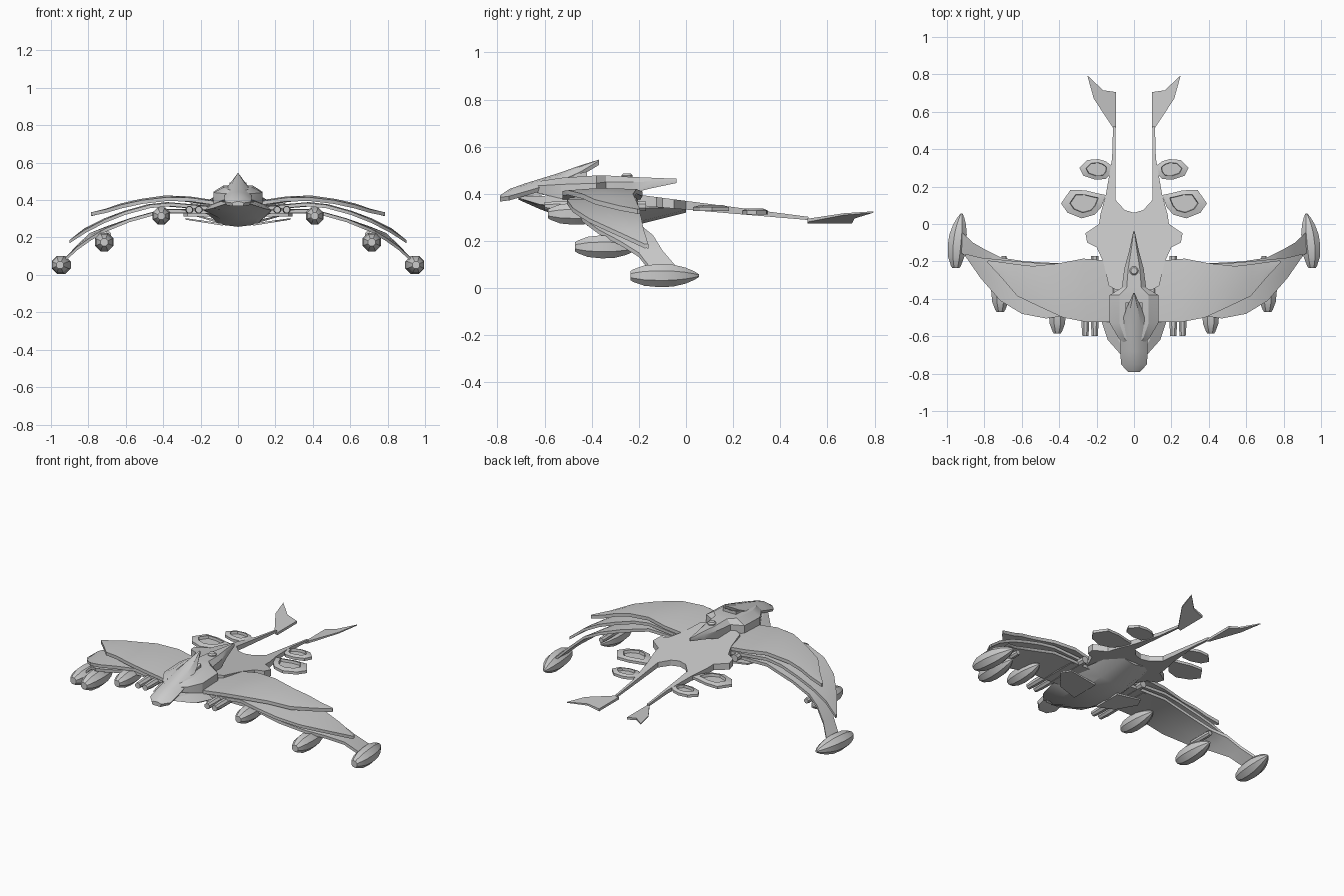
import bpy, bmesh, math

cube = bpy.data.objects.get("Cube")
if cube:
    bpy.data.objects.remove(cube, do_unlink=True)

grey = bpy.data.materials.new("hull grey")
grey.use_nodes = True
grey.diffuse_color = (0.6, 0.6, 0.6, 1)
grey.node_tree.nodes["Principled BSDF"].inputs["Base Color"].default_value = (0.6, 0.6, 0.6, 1)


def loft(name, rings, mirror=False):
    """Skin equal-length closed rings, cap both ends, optionally mirror in x."""
    bm = bmesh.new()
    rows = [[bm.verts.new(p) for p in ring] for ring in rings]
    n = len(rows[0])
    for a, b in zip(rows, rows[1:]):
        for i in range(n):
            j = (i + 1) % n
            bm.faces.new((a[i], a[j], b[j], b[i]))
    bm.faces.new(rows[0])
    bm.faces.new(rows[-1])
    bmesh.ops.recalc_face_normals(bm, faces=bm.faces)
    mesh = bpy.data.meshes.new(name)
    bm.to_mesh(mesh)
    bm.free()
    obj = bpy.data.objects.new(name, mesh)
    bpy.context.collection.objects.link(obj)
    mesh.materials.append(grey)
    if mirror:
        mod = obj.modifiers.new("Mirror", 'MIRROR')
        mod.use_mirror_merge = False
    bpy.ops.object.select_all(action='DESELECT')
    obj.select_set(True)
    bpy.context.view_layer.objects.active = obj
    bpy.ops.object.shade_smooth_by_angle(angle=math.radians(28))
    return obj


def both(half):
    """Complete a half outline with its reflection in x."""
    return half + [(-x, y) for x, y in reversed(half) if x > 0.001]


def plate(name, outline, top, bottom, mirror=False):
    return loft(name, [[(x, y, f(x, y)) for x, y in outline] for f in (bottom, top)], mirror)


def wing(name, stations, thick, camber):
    """Stations: leading x, y, z then trailing x, y, z."""
    rings = []
    for xl, yl, zl, xt, yt, zt in stations:
        t = thick
        mid = ((xl + xt) / 2, yl * 0.55 + yt * 0.45)
        zm = (zl + zt) / 2 + camber * (yt - yl)
        rings.append([(xl, yl, zl - t), (xl, yl, zl), (*mid, zm),
                      (xt, yt, zt), (xt, yt, zt - t), (*mid, zm - t)])
    loft(name, rings, True)


def tube(name, profile, x, z, y0, y1, r, drift=0.0):
    """Eight-sided body along y; profile holds position, radius factor."""
    rings = []
    for t, k in profile:
        ring = []
        for i in range(8):
            a = (i + 0.5) * math.tau / 8
            ring.append((x + drift * t * t + r * k * math.cos(a),
                         y0 + (y1 - y0) * t, z + r * k * math.sin(a)))
        rings.append(ring)
    loft(name, rings, True)


# Layered wings
wing("upper_wing", [
    (.10, -.525, .39, .10, -.20, .385), (.25, -.525, .412, .27, -.185, .41),
    (.38, -.50, .415, .40, -.21, .42), (.51, -.44, .40, .54, -.225, .40),
    (.625, -.385, .375, .63, -.215, .38), (.71, -.285, .35, .70, -.205, .355),
    (.785, -.205, .335, .78, -.195, .335)], .02, .025)
wing("middle_wing", [
    (.15, -.50, .365, .15, -.20, .365), (.36, -.49, .385, .40, -.21, .385),
    (.47, -.505, .375, .50, -.21, .37), (.60, -.48, .34, .62, -.20, .335),
    (.715, -.41, .295, .72, -.19, .30), (.82, -.29, .24, .82, -.18, .25),
    (.90, -.175, .187, .90, -.16, .187)], .018, .015)
wing("lower_wing", [
    (.13, -.45, .345, .13, -.21, .345), (.40, -.46, .35, .40, -.21, .35),
    (.58, -.44, .30, .58, -.20, .30), (.71, -.37, .247, .71, -.18, .257),
    (.79, -.28, .20, .79, -.14, .225), (.86, -.20, .15, .86, -.10, .16),
    (.93, -.15, .085, .925, -.04, .09)], .018, .01)

# Pods and twin guns
pod_shape = [(0, .4), (.04, .55), (.2, .88), (.42, 1), (.62, .95), (.8, .7), (.93, .38), (1, .12)]
tube("wingtip_pod", pod_shape, .952, .053, -.235, .055, .053, -.03)
tube("middle_pod", pod_shape, .715, .175, -.47, -.20, .053)
tube("inner_pod", pod_shape, .41, .315, -.585, -.33, .05)
barrel = [(0, .8), (.15, 1), (.2, 1), (1, 1)]
tube("outer_gun", barrel, .26, .348, -.6, -.22, .022)
tube("inner_gun", barrel, .21, .348, -.6, -.17, .022)
tube("pod_nozzle", barrel, .695, .215, -.17, -.32, .018)

# Rear hull deck with twin booms
deck = both([(0, .06), (.05, .075), (.1, .13), (.1, .52), (.112, .52), (.117, .35),
             (.15, .16), (.18, .05), (.187, 0), (.26, -.05), (.25, -.1), (.2, -.125),
             (.165, -.2), (.135, -.33), (.1, -.35)])
plate("rear_deck", deck, lambda x, y: .37 - .13 * y, lambda x, y: .333 - .085 * y)

# Swallow-tail fins
fin = [(.113, .515), (.095, .515), (.095, .705), (.165, .715), (.25, .795), (.215, .67)]
plate("tail_fin", fin, lambda x, y: .29 + .23 * (x - .095),
      lambda x, y: .275 + .29 * (x - .095), True)

# Belly hull, from chin to tail
belly = []
for y, w, top, edge, low in [(-.71, .06, .39, .382, .375), (-.62, .14, .39, .355, .335),
                             (-.5, .18, .40, .345, .29), (-.32, .18, .40, .34, .257),
                             (-.18, .16, .39, .34, .275), (.0, .12, .365, .342, .32)]:
    half = [(w, edge), (w * .55, low + .012), (0, low)]
    belly.append([(w * .6, y, top)] + [(x, y, z) for x, z in half]
                 + [(-w * .55, y, low + .012), (-w, y, edge), (-w * .6, y, top)])
loft("belly_hull", belly)
plate("belly_fin", [(.08, -.42), (.2, -.40), (.28, -.3), (.25, -.24), (.08, -.24)],
      lambda x, y: .275 + .14 * (x - .08), lambda x, y: .263 + .16 * (x - .08), True)

# Upper fuselage with rear spike
spine = []
for y, w, top, edge, low in [(-.65, .03, .445, .435, .41), (-.615, .08, .455, .435, .40),
                             (-.53, .13, .468, .44, .38), (-.38, .13, .478, .445, .38),
                             (-.34, .065, .478, .45, .39), (-.24, .052, .472, .45, .40),
                             (-.14, .025, .468, .452, .425), (-.04, .004, .464, .458, .446)]:
    spine.append([(w, y, low), (w, y, edge), (w * .6, y, top),
                  (-w * .6, y, top), (-w, y, edge), (-w, y, low)])
loft("upper_fuselage", spine)

# Sloping hood over the nose
hood = []
for y, w, top, edge in [(-.79, .032, .392, .385), (-.75, .07, .42, .39),
                        (-.68, .072, .445, .41), (-.54, .07, .488, .452),
                        (-.45, .04, .52, .492), (-.37, .004, .545, .54)]:
    low = edge - .018
    hood.append([(w * .85, y, low), (w, y, edge), (w * .5, y, edge + (top - edge) * .8), (0, y, top),
                 (-w * .5, y, edge + (top - edge) * .8), (-w, y, edge), (-w * .85, y, low)])
loft("nose_hood", hood)
neck = [[(sx * .045, y, z) for sx in (-1, 1)] + [(sx * .045, y, z - .05) for sx in (1, -1)]
        for y, z in ((-.70, .42), (-.42, .495))]
loft("hood_support", neck)

# Small dome on the spine
dome = []
for k, z in ((1, .46), (1, .478), (.7, .486)):
    dome.append([(.024 * k * math.cos(i * math.tau / 12),
                  -.25 + .024 * k * math.sin(i * math.tau / 12), z) for i in range(12)])
loft("spine_dome", dome)


# Leaf pads with dished centres
def leaf(name, outline, z, inner):
    cx = sum(p[0] for p in outline) / len(outline)
    cy = sum(p[1] for p in outline) / len(outline)
    rings = []
    for k, h in ((1, -.012), (1, .004), (inner, .012), (inner * .95, -.004)):
        rings.append([(cx + (x - cx) * k, cy + (y - cy) * k, z + h) for x, y in outline])
    loft(name, rings, True)


leaf("front_leaf", [(.15, .155), (.20, .165), (.26, .18), (.34, .182), (.39, .11), (.355, .06),
                    (.28, .03), (.21, .05), (.175, .09)], .34, .64)
leaf("rear_leaf", [(.118, .31), (.15, .335), (.19, .347), (.25, .342), (.292, .30), (.27, .258),
                   (.21, .238), (.15, .24), (.125, .27)], .325, .64)
